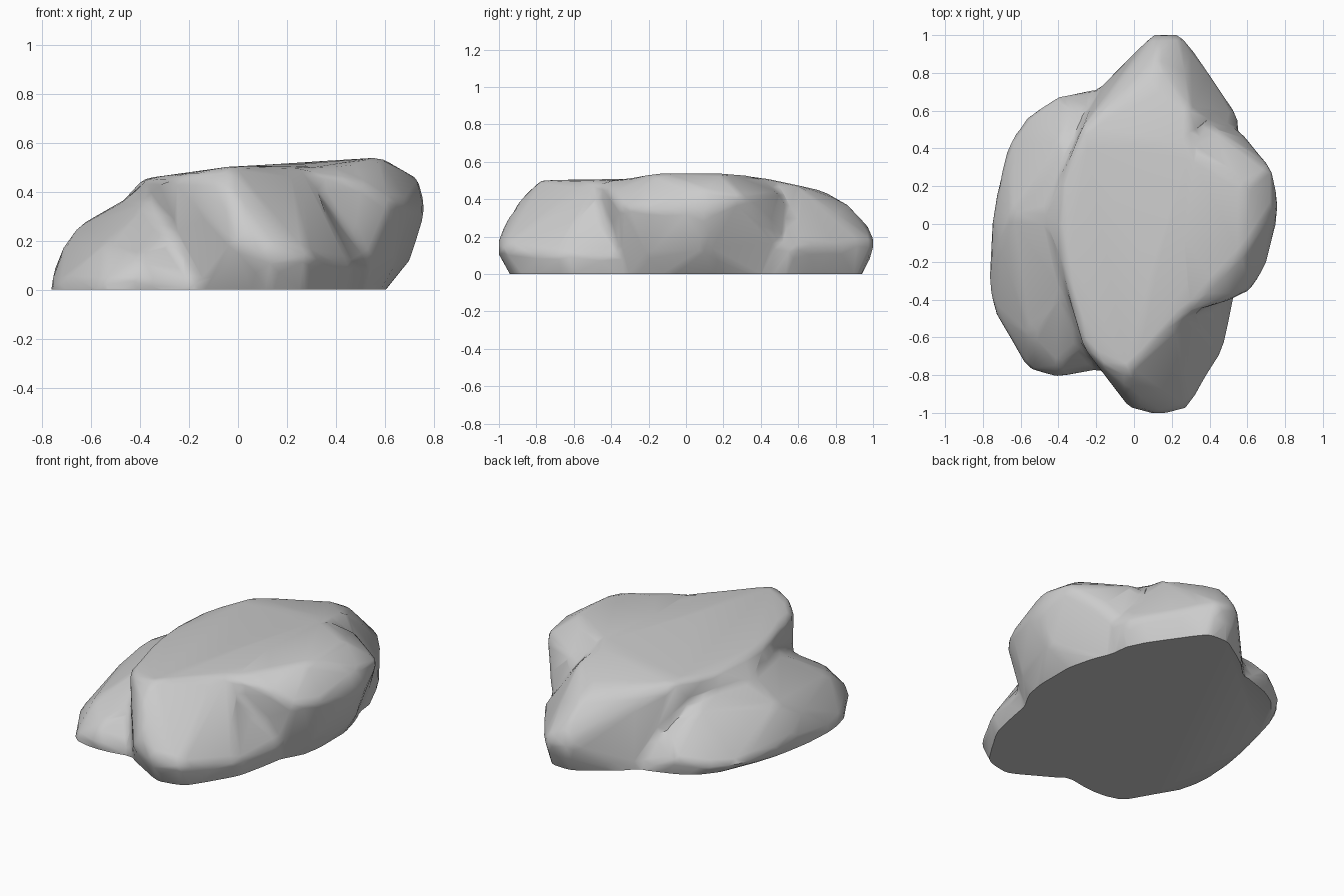
import bpy, bmesh

cube = bpy.data.objects.get("Cube")
if cube:
    bpy.data.objects.remove(cube, do_unlink=True)

stone = bpy.data.materials.new("grey stone")
stone.use_nodes = True
grey = (0.6, 0.6, 0.6, 1)
stone.diffuse_color = grey
stone.node_tree.nodes["Principled BSDF"].inputs["Base Color"].default_value = grey


def add_lump(bm, points):
    """Add the convex hull of the points, with its base carried below ground."""
    part = bmesh.new()
    for x, y, z in points:
        part.verts.new((x, y, z))
        if z < 0.04:
            part.verts.new((x, y, -0.08))
    hull = bmesh.ops.convex_hull(part, input=part.verts[:])
    spare = {v for v in hull["geom_interior"] + hull["geom_unused"]
             if isinstance(v, bmesh.types.BMVert)}
    bmesh.ops.delete(part, geom=list(spare), context='VERTS')
    bmesh.ops.recalc_face_normals(part, faces=part.faces[:])
    mesh = bpy.data.meshes.new("lump")
    part.to_mesh(mesh)
    part.free()
    bm.from_mesh(mesh)
    bpy.data.meshes.remove(mesh)


# Long central slab with a gently tilted top
spine = [
    (-.39, 0, .452), (-.37, .25, .452), (-.28, .5, .46), (-.47, .05, .36),
    (-.36, -.3, .458), (-.27, -.65, .462), (-.18, -.74, .472),
    (-.03, -.785, .503), (.26, -.47, .5), (.3, .38, .522), (.1, .75, .44),
    (.3, .6, .475), (.12, .885, .365), (.13, .97, .265), (.1, 1.005, .18),
    (.25, 1.005, .17), (.12, .995, .1), (.24, .985, .1), (.11, .9, 0),
    (.25, .9, 0), (-.2, .7, .02), (0, .89, .1), (.38, .83, .14),
    (.555, .57, .14), (-.04, -.885, .41), (.03, -.965, .28), (-.02, -.98, .18),
    (.13, -1.01, .17), (.285, -.98, .14), (.13, -1.005, .1), (.12, -.9, 0),
    (-.22, -.7, .02), (.47, -.67, .1), (.53, -.4, .1), (.44, -.6, 0),
    (.49, -.35, 0), (.49, .5, 0), (.41, .67, 0), (.28, -.87, 0)]

# Overhanging bulge on one long side
bulge = [
    (.58, .2, .54), (.58, -.15, .54), (.3, .38, .522), (.73, .3, .42),
    (.74, .1, .45), (.765, .12, .32), (.755, 0, .33), (.7, -.22, .35),
    (.62, -.355, .36), (.5, -.41, .43), (.27, -.48, .49), (.6, .42, .35),
    (.41, .52, .43), (.56, .5, .2), (.71, .1, .13), (.64, -.2, .1),
    (.54, -.2, 0), (.54, .2, 0), (.46, -.35, .03), (.48, .45, 0),
    (0, -.4, 0), (0, .4, 0), (0, 0, .49)]

# Low sloping ledge on the other side
ledge = [
    (-.2, .685, .06), (-.4, .68, .1), (-.57, .57, .06), (-.67, .43, .04),
    (-.72, .2, .04), (-.75, .03, .08), (-.765, -.33, .02), (-.735, -.47, .02),
    (-.56, -.765, .03), (-.4, -.815, .05), (-.2, -.76, .05), (-.4, -.76, .13),
    (-.55, -.6, .18), (-.71, -.1, .18), (-.655, .05, .26), (-.48, .05, .36),
    (-.43, .1, .37), (-.37, .45, .32), (-.38, -.35, .35), (-.28, -.6, .24),
    (-.3, .6, .2), (-.38, -.77, 0), (-.38, .63, 0), (-.15, -.76, 0),
    (-.12, .72, 0)]

bm = bmesh.new()
for points in (spine, bulge, ledge):
    add_lump(bm, points)
mesh = bpy.data.meshes.new("rock")
bm.to_mesh(mesh)
bm.free()
rock = bpy.data.objects.new("rock", mesh)
bpy.context.collection.objects.link(rock)

# Fuse the lumps, weather the edges and thin to broad facets
fuse = rock.modifiers.new("fuse", 'REMESH')
fuse.mode = 'VOXEL'
fuse.voxel_size = 0.025
weather = rock.modifiers.new("weather", 'SMOOTH')
weather.factor = 0.5
weather.iterations = 9
facets = rock.modifiers.new("facets", 'DECIMATE')
facets.ratio = 0.04

bpy.context.view_layer.update()
graph = bpy.context.evaluated_depsgraph_get()
shaped = bpy.data.meshes.new_from_object(rock.evaluated_get(graph))
rock.modifiers.clear()
rock.data = shaped
bpy.data.meshes.remove(mesh)
shaped.name = "rock"

# Slice the underside flat and close it
bm = bmesh.new()
bm.from_mesh(shaped)
bmesh.ops.bisect_plane(bm, geom=bm.verts[:] + bm.edges[:] + bm.faces[:],
                       plane_co=(0, 0, 0), plane_no=(0, 0, 1), clear_inner=True)
bmesh.ops.holes_fill(bm, edges=[e for e in bm.edges if e.is_boundary])
bmesh.ops.recalc_face_normals(bm, faces=bm.faces[:])
bm.to_mesh(shaped)
bm.free()

shaped.materials.clear()
shaped.materials.append(stone)
bpy.context.view_layer.objects.active = rock
rock.select_set(True)
bpy.ops.object.shade_smooth_by_angle(angle=0.75)
